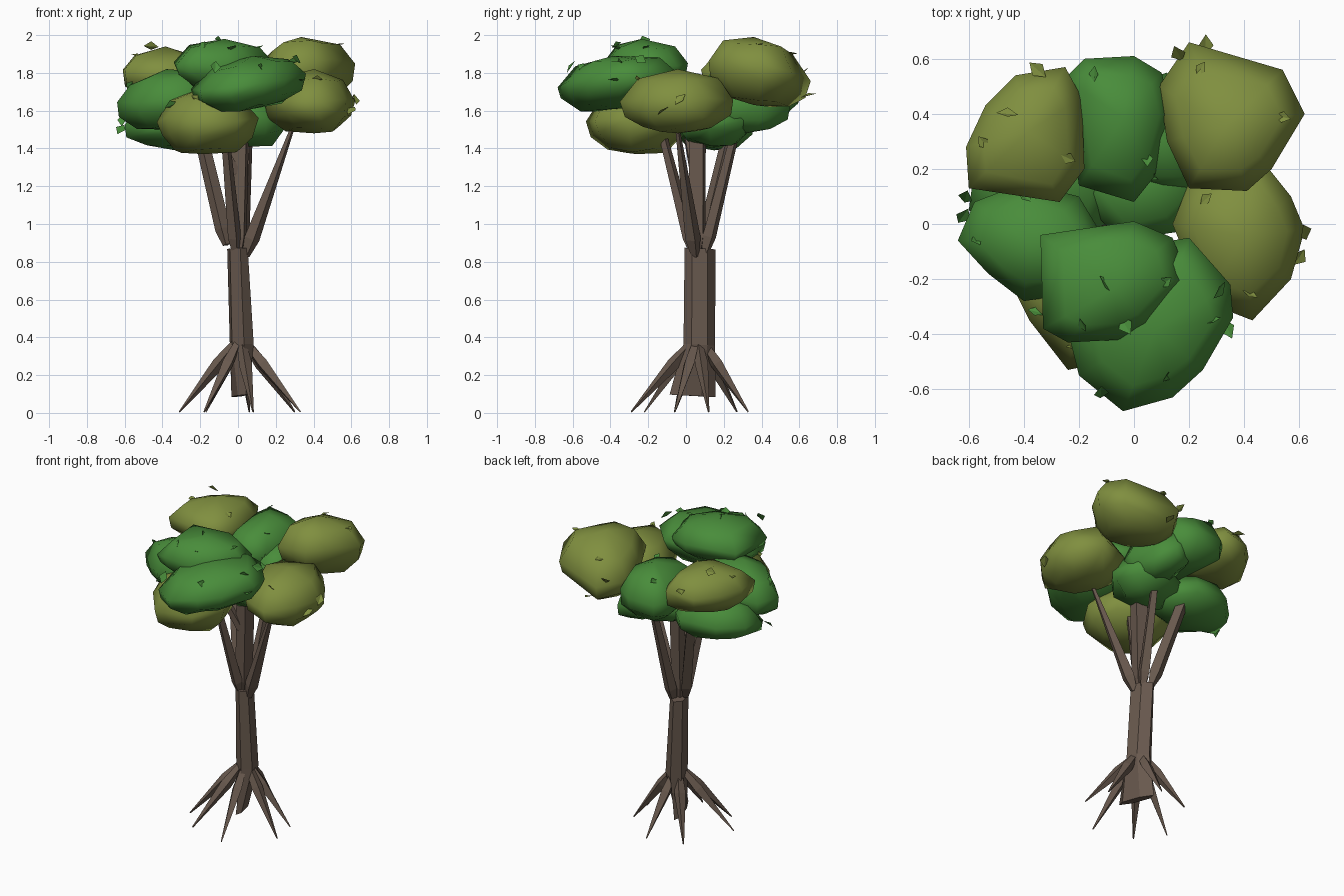
import bpy
import bmesh
import math
import random
from mathutils import Vector, Euler

if "Cube" in bpy.data.objects:
    bpy.data.objects.remove(bpy.data.objects["Cube"], do_unlink=True)


def make_material(name, color):
    mat = bpy.data.materials.new(name)
    mat.use_nodes = True
    mat.diffuse_color = (*color, 1)
    shader = mat.node_tree.nodes["Principled BSDF"]
    shader.inputs["Base Color"].default_value = (*color, 1)
    shader.inputs["Roughness"].default_value = 0.9
    return mat


BARK = make_material("brown bark", (0.14, 0.10, 0.076))
GREEN = make_material("leaf green", (0.066, 0.265, 0.043))
OLIVE = make_material("olive green", (0.215, 0.275, 0.05))
rng = random.Random(4)


def finish(name, bm, mat, smooth=False):
    """Turn a bmesh into a named object with one material."""
    bmesh.ops.recalc_face_normals(bm, faces=bm.faces)
    mesh = bpy.data.meshes.new(name)
    bm.to_mesh(mesh)
    bm.free()
    mesh.materials.append(mat)
    for poly in mesh.polygons:
        poly.use_smooth = smooth
    obj = bpy.data.objects.new(name, mesh)
    bpy.context.collection.objects.link(obj)
    return obj


def bridge(bm, rings):
    """Join neighbouring rings of vertices with quads."""
    for low, high in zip(rings, rings[1:]):
        for i in range(len(low)):
            j = (i + 1) % len(low)
            bm.faces.new((low[i], low[j], high[j], high[i]))


def limb(name, stations, sides=5, turn=0.3):
    """Faceted tube; each station is (centre, x radius, y radius)."""
    bm = bmesh.new()
    axis = Vector(stations[-1][0]) - Vector(stations[0][0])
    rot = axis.to_track_quat("Z", "Y")
    rings = []
    for centre, rx, ry in stations:
        ring = []
        for i in range(sides):
            a = turn + math.tau * i / sides
            offset = rot @ Vector((rx * math.cos(a), ry * math.sin(a), 0))
            ring.append(bm.verts.new(Vector(centre) + offset))
        rings.append(ring)
    bridge(bm, rings)
    bm.faces.new(rings[0])
    bm.faces.new(rings[-1])
    return finish(name, bm, BARK)


def leaf(name, mat, place, size=0.04):
    """Single loose diamond leaf, slightly folded."""
    bm = bmesh.new()
    rot = Euler([rng.uniform(-1, 1) for _ in range(2)] + [rng.uniform(0, 6)])
    corners = []
    for x, y, z in ((0, -1, 0), (0.7, 0, 0.2), (0, 1, 0), (-0.7, 0, 0.2)):
        p = Vector((x, y, z)) * size
        p.rotate(rot)
        corners.append(bm.verts.new(p + Vector(place)))
    bm.faces.new((corners[0], corners[1], corners[2]))
    bm.faces.new((corners[0], corners[2], corners[3]))
    return finish(name, bm, mat)


# Share of the outline and share of the height for each ring of a clump
CLUMP_RINGS = [(0.6, 0.06), (0.93, 0.28), (1.0, 0.52), (0.72, 0.84)]


def clump(name, mat, low, high, outline, tilt=(0, 0)):
    """Cushion of leaves: a plan outline domed above, flatter below."""
    bm = bmesh.new()
    centre = sum((Vector(p) for p in outline), Vector((0, 0))) / len(outline)
    rings = []
    for scale, height in CLUMP_RINGS:
        ring = []
        for p in outline:
            spread = scale if scale == 1 else scale * rng.uniform(0.94, 1.04)
            arm = (Vector(p) - centre) * spread
            z = low + (high - low) * height + arm.dot(Vector(tilt))
            ring.append(bm.verts.new((*(centre + arm), z + rng.uniform(-0.015, 0.015))))
        rings.append(ring)
    bridge(bm, rings)
    for ring, z in ((rings[0], low), (rings[-1], high)):
        pole = bm.verts.new((*centre, z))
        for i, v in enumerate(ring):
            bm.faces.new((v, ring[i - 1], pole))
    shoulder = [v.co.copy() for v in rings[-1]]
    finish(f"{name}_foliage", bm, mat, smooth=True)
    # Loose leaves resting on the shoulder
    for k, p in enumerate(rng.sample(shoulder, 2)):
        leaf(f"{name}_leaf_{k + 1}", mat, p, 0.03)


# Trunk, with a flattened foot between the roots
limb("trunk", [((0.01, 0.035, 0.09), 0.025, 0.13),
               ((0.02, 0.07, 0.36), 0.065, 0.085),
               ((-0.003, 0.075, 0.87), 0.052, 0.085)], sides=6)

# Roots spreading to the ground
ROOT_TIPS = [(-0.31, -0.06), (-0.18, -0.22), (0.08, -0.29), (0.33, -0.06),
             (0.3, 0.12), (0.06, 0.33), (-0.17, 0.27)]
HUB = Vector((0.015, 0.06, 0.37))
for n, (x, y) in enumerate(ROOT_TIPS):
    tip = Vector((x, y, 0.005))
    out = Vector((x, y - HUB.y, 0)).normalized() * 0.03
    start = HUB + out
    limb(f"root_{n + 1}", [(start, 0.022, 0.022),
                           (start.lerp(tip, 0.3), 0.035, 0.035),
                           (tip, 0.004, 0.004)], sides=4)

# Branches: start, end, thickness low down and at the end
BRANCHES = [
    ("main", (0, 0.06, 0.83), (0.015, 0.06, 1.6), 0.052, 0.055),
    ("right", (0.04, 0.05, 0.83), (0.3, -0.05, 1.54), 0.042, 0.01),
    ("left", (-0.06, 0.09, 0.89), (-0.21, 0.24, 1.52), 0.042, 0.036),
    ("front", (-0.01, 0.04, 0.84), (-0.07, -0.13, 1.5), 0.036, 0.022),
    ("back", (0.02, 0.1, 0.84), (0.06, 0.28, 1.56), 0.038, 0.022),
    ("upper", (0.01, 0.05, 1.24), (-0.13, 0, 1.5), 0.028, 0.022),
]
for name, start, end, thick, thin in BRANCHES:
    a, b = Vector(start), Vector(end)
    limb(f"{name}_branch", [(a, thick * 0.5, thick * 0.5),
                            (a.lerp(b, 0.13), thick, thick),
                            (b, thin, thin)], sides=4, turn=0.6)

# Olive clumps
clump("back_left", OLIVE, 1.66, 1.94,
      [(-.6, .13), (-.61, .28), (-.54, .43), (-.43, .54),
       (-.25, .57), (-.19, .46), (-.18, .2), (-.27, .08)])
clump("back_right", OLIVE, 1.63, 1.99,
      [(.09, .5), (.2, .66), (.54, .56), (.62, .4),
       (.5, .2), (.41, .12), (.2, .13), (.12, .3)], tilt=(.1, -.15))
clump("side_right", OLIVE, 1.48, 1.82,
      [(.14, 0), (.2, .15), (.45, .25), (.57, .1),
       (.62, -.02), (.57, -.2), (.43, -.35), (.25, -.28)])
clump("low_front", OLIVE, 1.37, 1.72,
      [(-.43, -.25), (-.38, -.35), (-.24, -.53), (0, -.48),
       (.11, -.3), (.05, -.1), (-.2, 0), (-.38, -.1)])

# Green clumps
clump("back", GREEN, 1.55, 1.89,
      [(-.25, .53), (-.18, .6), (0, .61), (.1, .55),
       (.14, .4), (.08, .18), (0, .08), (-.2, .14)])
clump("top_front", GREEN, 1.71, 1.98,
      [(-.34, -.04), (0, .01), (.14, -.05), (.2, -.2),
       (.05, -.37), (-.05, -.42), (-.24, -.43), (-.33, -.38)])
clump("big_front", GREEN, 1.61, 1.89,
      [(-.2, -.55), (-.04, -.68), (.14, -.63), (.25, -.53),
       (.36, -.34), (.35, -.22), (.2, -.05), (-.1, -.1), (-.25, -.35)],
      tilt=(.1, .08))
clump("side_left", GREEN, 1.5, 1.82,
      [(-.64, -.06), (-.58, .08), (-.4, .15), (-.2, .1),
       (-.08, -.1), (-.2, -.25), (-.4, -.28), (-.53, -.18)], tilt=(.12, 0))
clump("low_left", GREEN, 1.39, 1.67,
      [(-.58, .2), (-.6, .05), (-.35, -.1), (-.1, 0),
       (-.04, .2), (-.2, .36), (-.45, .33)])
clump("middle_back", GREEN, 1.48, 1.77,
      [(-.1, .25), (.05, .12), (.2, .12), (.24, .25),
       (.18, .4), (.12, .55), (-.03, .5)])
clump("middle", GREEN, 1.41, 1.69,
      [(-.2, .1), (-.05, -.06), (.15, -.03), (.27, .12),
       (.22, .3), (.05, .36), (-.13, .28)])

# Leaves standing clear of the foliage
LOOSE = [
    (OLIVE, (-0.35, 0.56, 1.84)), (OLIVE, (0.16, 0.62, 1.8)),
    (OLIVE, (0.26, 0.65, 1.68)), (OLIVE, (0.62, -0.03, 1.66)),
    (OLIVE, (0.6, -0.12, 1.6)), (GREEN, (-0.62, 0.03, 1.5)),
    (GREEN, (-0.61, 0.1, 1.55)), (GREEN, (-0.12, -0.61, 1.83)),
    (OLIVE, (-0.46, 0.4, 1.94)), (GREEN, (0.34, -0.38, 1.76)),
    (GREEN, (-0.1, -0.22, 1.97)), (GREEN, (0.31, -0.24, 1.87)),
    (GREEN, (-0.03, -0.37, 1.93)), (GREEN, (-0.35, -0.32, 1.63)),
]
for n, (mat, place) in enumerate(LOOSE):
    leaf(f"loose_leaf_{n + 1}", mat, place)
